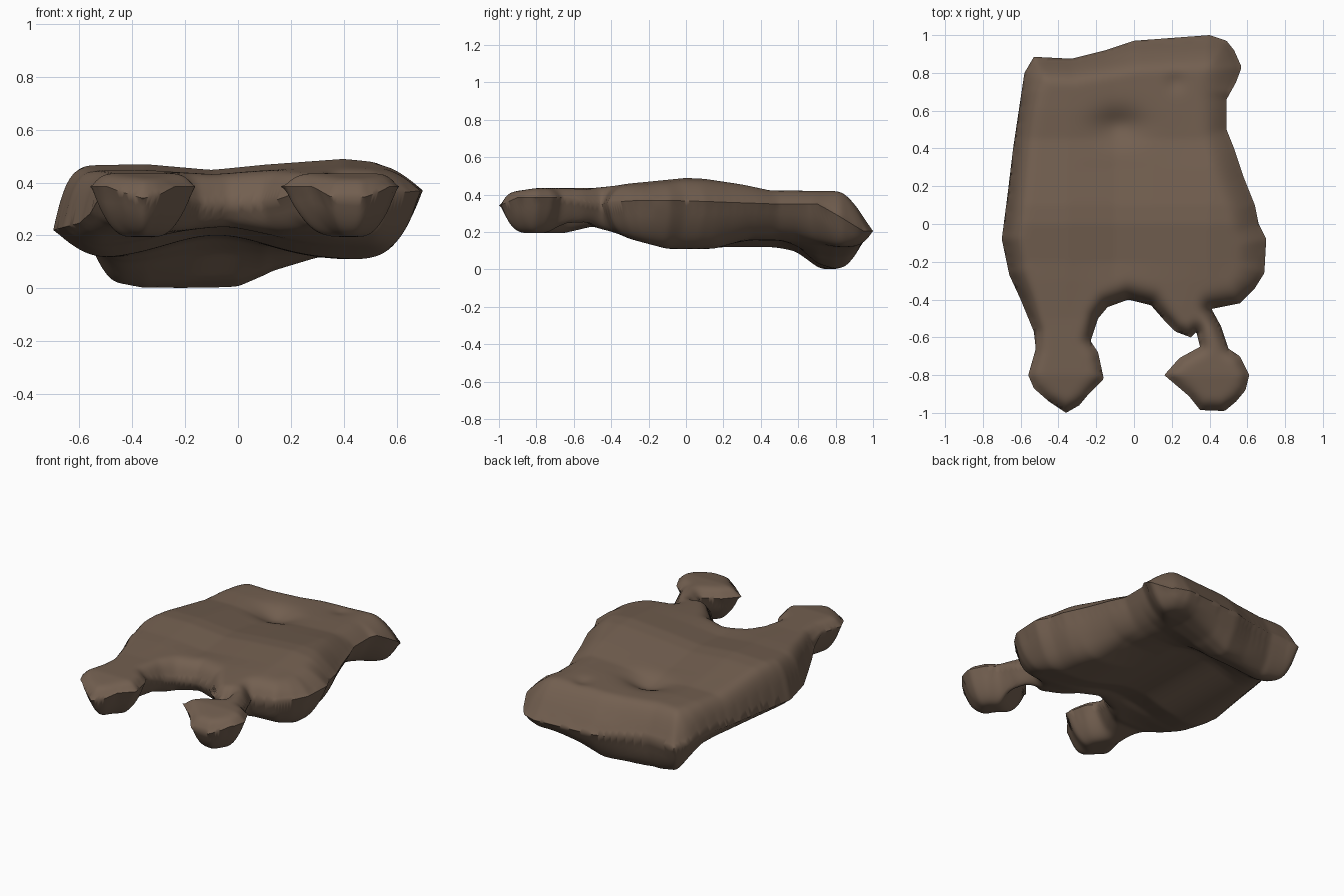
import bpy, bmesh, math
from mathutils import Vector

if "Cube" in bpy.data.objects:
    bpy.data.objects.remove(bpy.data.objects["Cube"])

# plan outline of the hide-like slab, including both feet and the thin strap
OUT = [(-.53, .885), (-.33, .875), (-.15, .92), (0, .97), (.2, .985), (.4, 1.0),
       (.49, .97), (.53, .92), (.57, .83), (.54, .75), (.49, .66), (.49, .5), (.53, .4),
       (.58, .25), (.64, .1), (.66, 0), (.70, -.08), (.69, -.26), (.64, -.34),
       (.56, -.42), (.41, -.45), (.46, -.54), (.50, -.66), (.56, -.70), (.61, -.80), (.59, -.88),
       (.54, -.94), (.48, -.99), (.35, -.985), (.29, -.91), (.16, -.80), (.24, -.71),
       (.35, -.65), (.33, -.57), (.30, -.60), (.22, -.57), (.16, -.51), (.09, -.43),
       (-.03, -.40), (-.14, -.44), (-.19, -.50), (-.23, -.62), (-.19, -.68),
       (-.16, -.82), (-.24, -.90), (-.29, -.96), (-.36, -1.0), (-.45, -.94),
       (-.53, -.87), (-.56, -.80), (-.52, -.66), (-.53, -.57), (-.60, -.40),
       (-.66, -.27), (-.70, -.08), (-.67, .15), (-.64, .4), (-.61, .6), (-.58, .8)]
PTS = [Vector(p) for p in OUT]
SEGS = list(zip(PTS, PTS[1:] + PTS[:1]))


def inside(x, y):
    hit = False
    for a, b in SEGS:
        if (a.y > y) != (b.y > y) and x < a.x + (y - a.y) * (b.x - a.x) / (b.y - a.y):
            hit = not hit
    return hit


def nearest(p):
    best, bd = None, 9
    for a, b in SEGS:
        ab = b - a
        t = min(1, max(0, (p - a).dot(ab) / ab.length_squared))
        q = a + ab * t
        d = (p - q).length
        if d < bd:
            best, bd = q, d
    return best, bd


def lerp(t, pts):
    """Interpolate through (key, value) pairs."""
    if t <= pts[0][0]:
        return pts[0][1]
    for (a, u), (b, v) in zip(pts, pts[1:]):
        if t <= b:
            return u + (v - u) * (t - a) / (b - a)
    return pts[-1][1]


def bump(x, y, cx, cy, rx, ry):
    return math.exp(-((x - cx) / rx) ** 2 - ((y - cy) / ry) ** 2)


def top_z(x, y):
    z = lerp(y, [(-1, .405), (-.8, .435), (-.5, .435), (-.3, .46), (0, .49), (.1, .485),
                 (.3, .455), (.45, .425), (.8, .42), (1, .39)])
    body = lerp(y, [(-.5, 0), (-.2, 1), (.3, 1), (.6, .3)])
    z += body * lerp(x, [(-.6, -.025), (-.35, -.02), (-.1, -.042), (.1, -.022), (.4, 0), (.7, -.03)])
    return z - .05 * bump(x, y, -.08, .52, .13, .09) - .015 * bump(x, y, .22, .75, .05, .05)


def bottom_z(x, y):
    z = lerp(y, [(-.65, .195), (-.5, .23), (-.4, .2), (-.3, .165), (-.1, .115), (1, .105)])
    # hollow in the middle, and a slightly raised right rear
    mid = lerp(y, [(-.45, 0), (-.25, 1), (.5, 1), (.7, 0)])
    z += .085 * mid * math.exp(-((x + .08) / .27) ** 2)
    z += lerp(y, [(.15, 0), (.35, .05), (.6, .05), (.8, .02)]) * lerp(x, [(.1, 0), (.35, 1)])
    # heavy ridge hanging under the back edge
    ridge = lerp(y, [(.45, 0), (.58, .15), (.7, .7), (.79, 1), (.85, .9), (.97, .2)])
    return z - ridge * lerp(x, [(-.6, .06), (-.5, .08), (-.35, .115), (-.15, .095), (0, .088),
                                (.13, .035), (.3, 0)])


def edge_z(x, y):
    z = lerp(x, [(-.7, .22), (-.4, .30), (.3, .33), (.7, .37)])
    back = lerp(y, [(.7, 0), (.95, 1)])
    front = lerp(y, [(-.65, 1), (-.5, .2), (-.4, 0)])
    z += (.205 - z) * back
    return z + (lerp(y, [(-1, .34), (-.9, .385)]) - z) * front


def ease(d, r, p):
    return 1 - (1 - min(d / r, 1)) ** p


# grid clipped to the outline, with its rim snapped onto the outline
H = .0125
NX, NY = int(.72 / H), int(1.02 / H)
cells = [(i, j) for i in range(-NX, NX) for j in range(-NY, NY)
         if inside((i + .5) * H, (j + .5) * H)]
cellset = set(cells)
corners = {(i + a, j + b) for i, j in cells for a in (0, 1) for b in (0, 1)}

bm = bmesh.new()
up, down, free = {}, {}, []
for i, j in corners:
    p = Vector((i * H, j * H))
    q, d = nearest(p)
    if any((i - a, j - b) not in cellset for a in (0, 1) for b in (0, 1)):
        up[i, j] = down[i, j] = bm.verts.new((q.x, q.y, edge_z(q.x, q.y)))
        continue
    x, y = p
    e = edge_z(x, y)
    # rounding width and steepness of the upper and lower rims
    rt = lerp(y, [(-.5, .09), (-.2, .16), (.6, .16), (.9, .2)])
    pt = lerp(x, [(-.6, 3.6), (.2, 2.6), (.6, 2)])
    pt += (1.7 - pt) * lerp(y, [(.7, 0), (.88, 1)])
    pt += (3 - pt) * lerp(y, [(-.45, 1), (-.2, 0)])
    rb = lerp(y, [(-1, .08), (-.85, .13), (-.6, .12), (-.4, .1), (-.1, .24), (.6, .22), (.85, .13)])
    pb = lerp(y, [(-.6, 2), (-.4, 3), (-.1, 2.6)])
    up[i, j] = bm.verts.new((x, y, e + (top_z(x, y) - e) * ease(d, rt, pt)))
    down[i, j] = bm.verts.new((x, y, e + (bottom_z(x, y) - e) * ease(d, rb, pb)))
    free += [up[i, j], down[i, j]]

for i, j in cells:
    ring = [(i, j), (i + 1, j), (i + 1, j + 1), (i, j + 1)]
    a, b = [up[k] for k in ring], [down[k] for k in reversed(ring)]
    if set(a) != set(b):
        bm.faces.new(a)
        bm.faces.new(b)

# soften creases in height only, so the plan outline stays put
for _ in range(4):
    bmesh.ops.smooth_vert(bm, verts=free, factor=.5, use_axis_z=True)
low = min(v.co.z for v in bm.verts)
for v in bm.verts:
    v.co.z -= low * lerp(v.co.z, [(0, 1), (.2, 0)])

mesh = bpy.data.meshes.new("slab_with_feet")
bm.to_mesh(mesh)
bm.free()
slab = bpy.data.objects.new("slab_with_feet", mesh)
bpy.context.collection.objects.link(slab)

# single brown colour
brown = bpy.data.materials.new("earth_brown")
brown.diffuse_color = (.17, .115, .08, 1)
brown.use_nodes = True
brown.node_tree.nodes["Principled BSDF"].inputs["Base Color"].default_value = brown.diffuse_color
mesh.materials.append(brown)

bpy.context.view_layer.objects.active = slab
slab.select_set(True)
bpy.ops.object.shade_smooth_by_angle(angle=math.radians(60))
